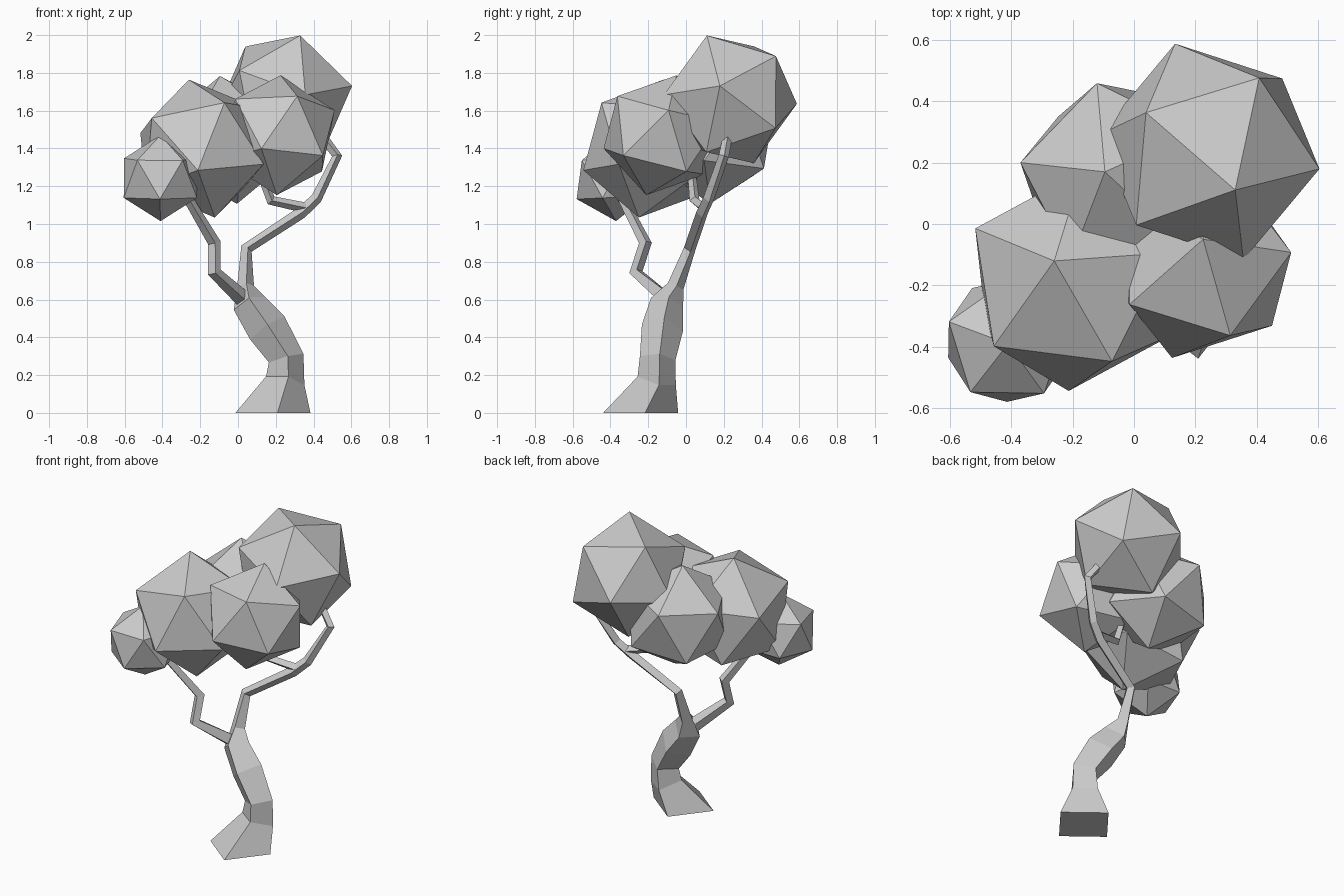
import bpy, bmesh
from mathutils import Vector, Matrix

cube = bpy.data.objects.get("Cube")
if cube:
    bpy.data.objects.remove(cube, do_unlink=True)

GREY = (0.6, 0.6, 0.6, 1.0)
grey = bpy.data.materials.new("plain_grey")
grey.use_nodes = True
grey.diffuse_color = GREY
grey.node_tree.nodes["Principled BSDF"].inputs["Base Color"].default_value = GREY


def finish(name, bm):
    bmesh.ops.recalc_face_normals(bm, faces=bm.faces)
    mesh = bpy.data.meshes.new(name)
    bm.to_mesh(mesh)
    bm.free()
    mesh.materials.append(grey)
    obj = bpy.data.objects.new(name, mesh)
    bpy.context.scene.collection.objects.link(obj)
    return obj


def frame(axis, side):
    """Rotation with z along axis and x leaning towards side."""
    z = axis.normalized()
    x = (side - z * side.dot(z)).normalized()
    return Matrix((x, z.cross(x), z)).transposed()


def limb(name, points, flat_base=False):
    """Four-sided tapering tube through (x, y, z, radius) points."""
    bm = bmesh.new()
    path = [Vector(p[:3]) for p in points]
    steps = [(b - a).normalized() for a, b in zip(path, path[1:])]
    rings = []
    for i, p in enumerate(path):
        axis = steps[max(i - 1, 0)] + steps[min(i, len(steps) - 1)]
        if flat_base and i == 0:
            axis = Vector((0, 0, 1))
        rot = frame(axis, Vector((0.12, -1, 0)))
        r = points[i][3]
        corners = [(r, 0, 0), (0, r, 0), (-r, 0, 0), (0, -r, 0)]
        rings.append([bm.verts.new(p + rot @ Vector(c)) for c in corners])
    for low, high in zip(rings, rings[1:]):
        for k in range(4):
            j = (k + 1) % 4
            bm.faces.new((low[k], low[j], high[j], high[k]))
    bm.faces.new(rings[0])
    bm.faces.new(rings[-1])
    return finish(name, bm)


def foliage(name, centre, radius, tip, neighbour):
    """Icosahedron turned so that one corner points at tip, the next at neighbour."""
    bm = bmesh.new()
    bmesh.ops.create_icosphere(bm, subdivisions=1, radius=radius)
    bm.verts.ensure_lookup_table()
    pole = max(bm.verts, key=lambda v: v.co.z).co.copy()
    ring = sorted(bm.verts, key=lambda v: v.co.z)[-2].co.copy()
    c = Vector(centre)
    turn = frame(Vector(tip) - c, Vector(neighbour) - c) @ frame(pole, ring).transposed()
    bm.transform(Matrix.Translation(c) @ turn.to_4x4())
    return finish(name, bm)


# Trunk, running on into the right-hand bough
limb("trunk", [
    (0.185, -0.24, 0, 0.2), (0.25, -0.155, 0.17, 0.105), (0.255, -0.15, 0.29, 0.095),
    (0.155, -0.125, 0.45, 0.11), (0.06, -0.1, 0.58, 0.09), (0.04, -0.055, 0.67, 0.045),
    (0.045, 0.02, 0.87, 0.032), (0.335, 0.085, 1.06, 0.032), (0.415, 0.12, 1.135, 0.03),
    (0.525, 0.2, 1.36, 0.027), (0.45, 0.22, 1.46, 0.025)], flat_base=True)

# Side branches
limb("left_branch", [
    (0.03, -0.1, 0.6, 0.045), (-0.125, -0.265, 0.745, 0.036),
    (-0.125, -0.215, 0.9, 0.034), (-0.28, -0.35, 1.16, 0.025)])
limb("inner_twig", [
    (0.36, 0.095, 1.085, 0.028), (0.175, 0.045, 1.125, 0.027), (0.12, 0.03, 1.27, 0.022)])

# Foliage clumps
foliage("back_foliage", (0.245, 0.235, 1.66), 0.37, (0.33, 0.11, 2.0), (0.6, 0.18, 1.73))
foliage("front_foliage", (-0.191, -0.185, 1.399), 0.377, (-0.26, -0.12, 1.765), (-0.07, -0.45, 1.64))
foliage("left_side_foliage", (0.215, -0.13, 1.47), 0.327, (0.225, -0.05, 1.785), (0.315, -0.37, 1.67))
foliage("rear_foliage", (-0.05, 0.148, 1.445), 0.342, (-0.095, 0.17, 1.785), (-0.37, 0.2, 1.555))
foliage("small_foliage", (-0.41, -0.38, 1.243), 0.228, (-0.41, -0.39, 1.465), (-0.28, -0.57, 1.34))
